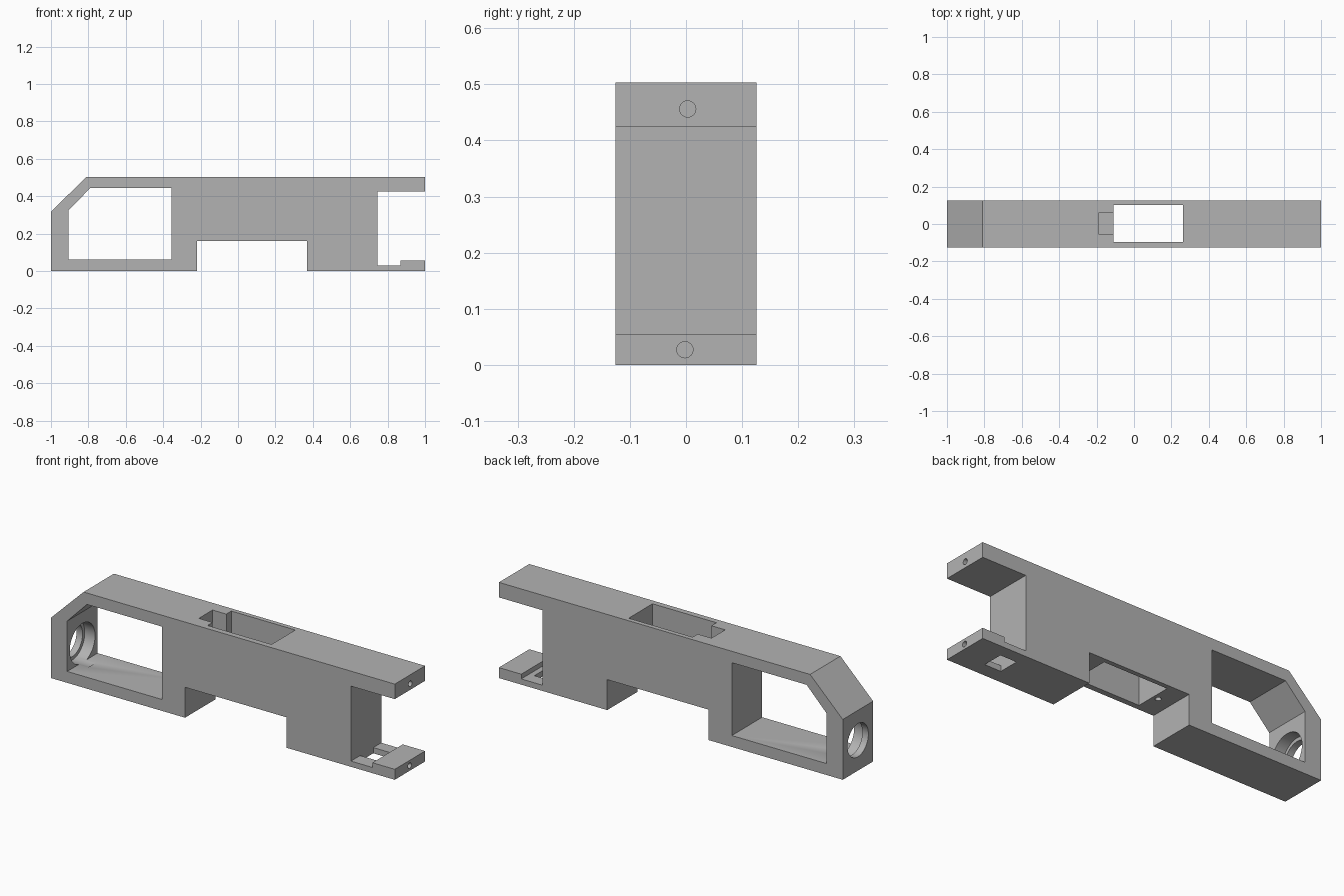
import bpy, bmesh
from mathutils import Matrix, Vector

if "Cube" in bpy.data.objects:
    bpy.data.objects.remove(bpy.data.objects["Cube"], do_unlink=True)

HALF = 0.126

grey = bpy.data.materials.new("plain grey")
grey.use_nodes = True
grey.diffuse_color = (0.45, 0.45, 0.45, 1)
grey.node_tree.nodes["Principled BSDF"].inputs["Base Color"].default_value = (0.45, 0.45, 0.45, 1)


def finish(name, bm):
    bmesh.ops.recalc_face_normals(bm, faces=bm.faces)
    mesh = bpy.data.meshes.new(name)
    bm.to_mesh(mesh)
    bm.free()
    mesh.materials.append(grey)
    obj = bpy.data.objects.new(name, mesh)
    bpy.context.collection.objects.link(obj)
    return obj


def extruded(name, outline, half):
    """Side outline in x and z, extruded across y."""
    bm = bmesh.new()
    face = bm.faces.new([bm.verts.new((x, -half, z)) for x, z in outline])
    side = bmesh.ops.extrude_face_region(bm, geom=[face])["geom"]
    verts = [v for v in side if isinstance(v, bmesh.types.BMVert)]
    bmesh.ops.translate(bm, verts=verts, vec=(0, 2 * half, 0))
    return finish(name, bm)


def box(name, low, high):
    bm = bmesh.new()
    bmesh.ops.create_cube(bm, size=1)
    low, high = Vector(low), Vector(high)
    bmesh.ops.scale(bm, verts=bm.verts, vec=high - low)
    bmesh.ops.translate(bm, verts=bm.verts, vec=(low + high) / 2)
    return finish(name, bm)


def rod(name, start, end, radius, sides=48):
    """Cylinder between two points."""
    start, end = Vector(start), Vector(end)
    axis = end - start
    turn = axis.to_track_quat("Z", "Y").to_matrix().to_4x4()
    bm = bmesh.new()
    bmesh.ops.create_cone(bm, cap_ends=True, segments=sides, radius1=radius, radius2=radius,
                          depth=axis.length, matrix=Matrix.Translation((start + end) / 2) @ turn)
    return finish(name, bm)


def cut(target, cutter):
    cutter.hide_render = True
    mod = target.modifiers.new("cut", "BOOLEAN")
    mod.operation = "DIFFERENCE"
    mod.solver = "EXACT"
    mod.object = cutter
    bpy.context.view_layer.objects.active = target
    bpy.ops.object.modifier_apply(modifier=mod.name)
    bpy.data.objects.remove(cutter, do_unlink=True)


# Main body: sloped nose, underside recess, forked tail with stepped lower tab
body = extruded("body_frame", [
    (-1, 0), (-0.22, 0), (-0.22, 0.16), (0.37, 0.16), (0.37, 0), (1, 0),
    (1, 0.055), (0.87, 0.055), (0.87, 0.03), (0.745, 0.03), (0.745, 0.424),
    (1, 0.424), (1, 0.503), (-0.81, 0.503), (-1, 0.317)], HALF)

# Side window following the nose slope
cut(body, extruded("window_cutter", [
    (-0.905, 0.06), (-0.355, 0.06), (-0.355, 0.443), (-0.79, 0.443), (-0.905, 0.325)], 0.2))

# Slot down through the middle, with its cable notch
cut(body, box("slot_cutter", (-0.11, -0.096, 0.1), (0.262, 0.102, 0.6)))
cut(body, box("notch_cutter", (-0.19, -0.054, 0.33), (-0.1, 0.06, 0.6)))

# Rectangular opening in the lower tab
cut(body, box("tab_opening_cutter", (0.745, -0.05, -0.1), (0.84, 0.06, 0.04)))

# Nose hole with a wider counterbore from inside
cut(body, rod("nose_hole_cutter", (-1.1, 0, 0.16), (-0.85, 0, 0.16), 0.087))
cut(body, rod("counterbore_cutter", (-0.965, 0, 0.16), (-0.85, 0, 0.16), 0.105))

# Small blind screw holes
for start, end in (((1.1, 0.003, 0.456), (0.88, 0.003, 0.456)),
                   ((1.1, -0.002, 0.027), (0.9, -0.002, 0.027)),
                   ((-0.14, 0.003, 0.1), (-0.14, 0.003, 0.28))):
    cut(body, rod("screw_hole_cutter", start, end, 0.0145, 24))

# Flat faces, smooth bores
bpy.ops.object.select_all(action="DESELECT")
body.select_set(True)
bpy.context.view_layer.objects.active = body
bpy.ops.object.shade_smooth_by_angle()
